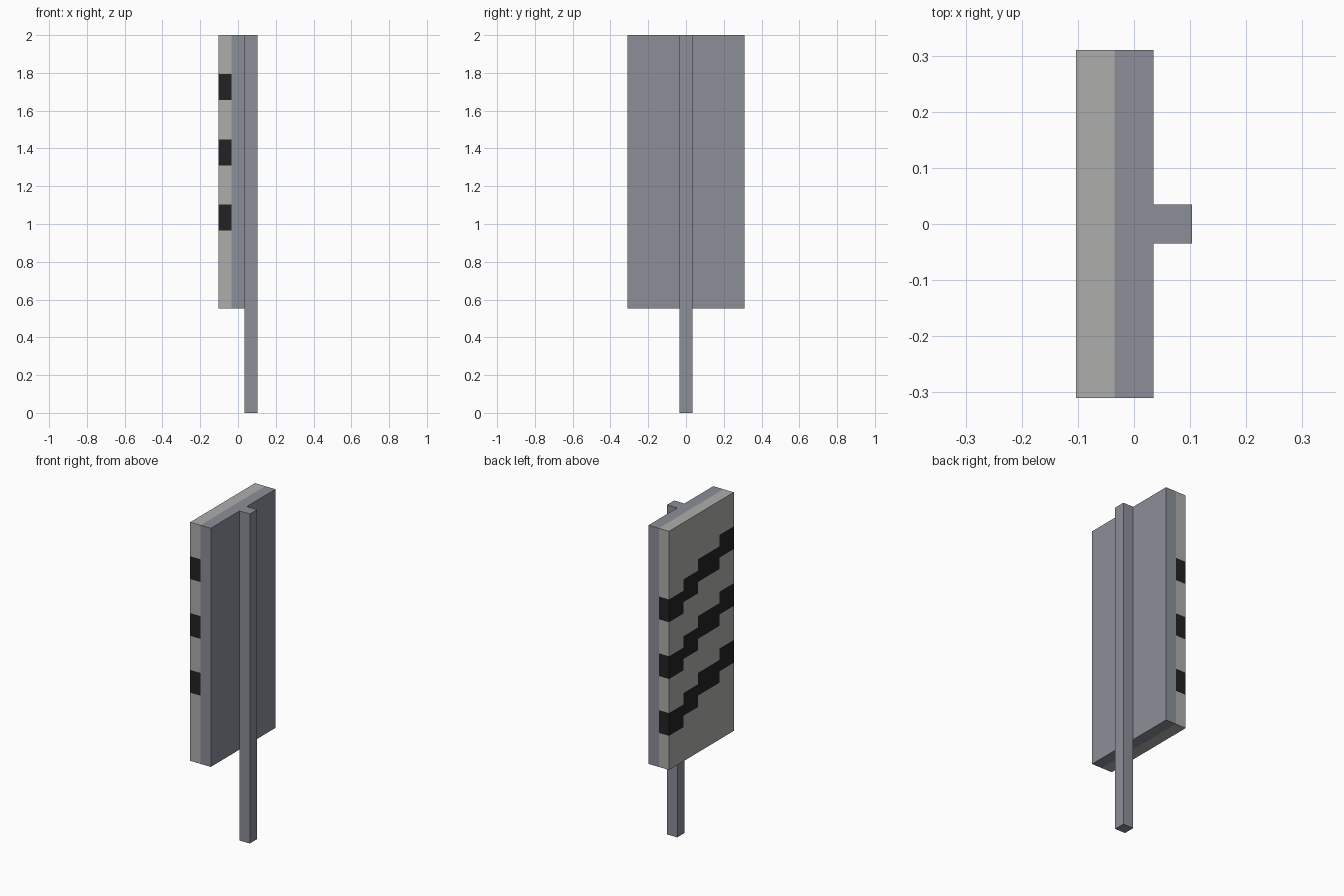
import bpy
import bmesh
from mathutils import Vector

if "Cube" in bpy.data.objects:
    bpy.data.objects.remove(bpy.data.objects["Cube"], do_unlink=True)

U = 2 / 29  # module: the sign is 29 modules tall, the panel 9 wide and 21 high


def material(name, rgb):
    m = bpy.data.materials.new(name)
    m.use_nodes = True
    m.diffuse_color = (*rgb, 1)
    m.node_tree.nodes["Principled BSDF"].inputs["Base Color"].default_value = (*rgb, 1)
    return m


steel = material("blue grey metal", (0.262, 0.272, 0.318))
pale = material("light grey", (0.423, 0.423, 0.415))
black = material("black", (0.016, 0.016, 0.016))


def box(name, lo, hi, mats, cuts=(), rule=None):
    """Box between two corners in modules, cut by (axis, position) planes."""
    bm = bmesh.new()
    bmesh.ops.create_cube(bm, size=1)
    for v in bm.verts:
        v.co = Vector([(lo[i] if v.co[i] < 0 else hi[i]) for i in range(3)])
    for axis, pos in cuts:
        normal, point = Vector((0, 0, 0)), Vector((0, 0, 0))
        normal[axis], point[axis] = 1, pos
        geom = bm.verts[:] + bm.edges[:] + bm.faces[:]
        bmesh.ops.bisect_plane(bm, geom=geom, plane_co=point, plane_no=normal, dist=1e-4)
    if rule:
        for f in bm.faces:
            f.material_index = rule(f)
    bmesh.ops.scale(bm, vec=(U, U, U), verts=bm.verts)
    bmesh.ops.recalc_face_normals(bm, faces=bm.faces)
    me = bpy.data.meshes.new(name)
    bm.to_mesh(me)
    bm.free()
    for m in mats:
        me.materials.append(m)
    ob = bpy.data.objects.new(name, me)
    bpy.context.collection.objects.link(ob)
    return ob


# Stepped diagonal stripes: one module up at each step towards -y
STEPS = (2.5, 0.5, -2.5)


def stripe(face):
    c = face.calc_center_median()
    if abs(face.normal.z) > 0.5:
        return 0
    rise = sum(c.y < s for s in STEPS)
    row = c.z - 11 - rise
    return int(0 < row < 15 and row % 5 < 2)


# Post and backing board
box("post", (0.5, -0.5, 0), (1.5, 0.5, 29), [steel])
box("backing_board", (-0.5, -4.5, 8), (0.5, 4.5, 29), [steel])

# Striped face panel
cuts = [(1, s) for s in STEPS] + [(2, z) for z in range(9, 29)]
box("striped_panel", (-1.5, -4.5, 8), (-0.5, 4.5, 29), [pale, black], cuts, stripe)
